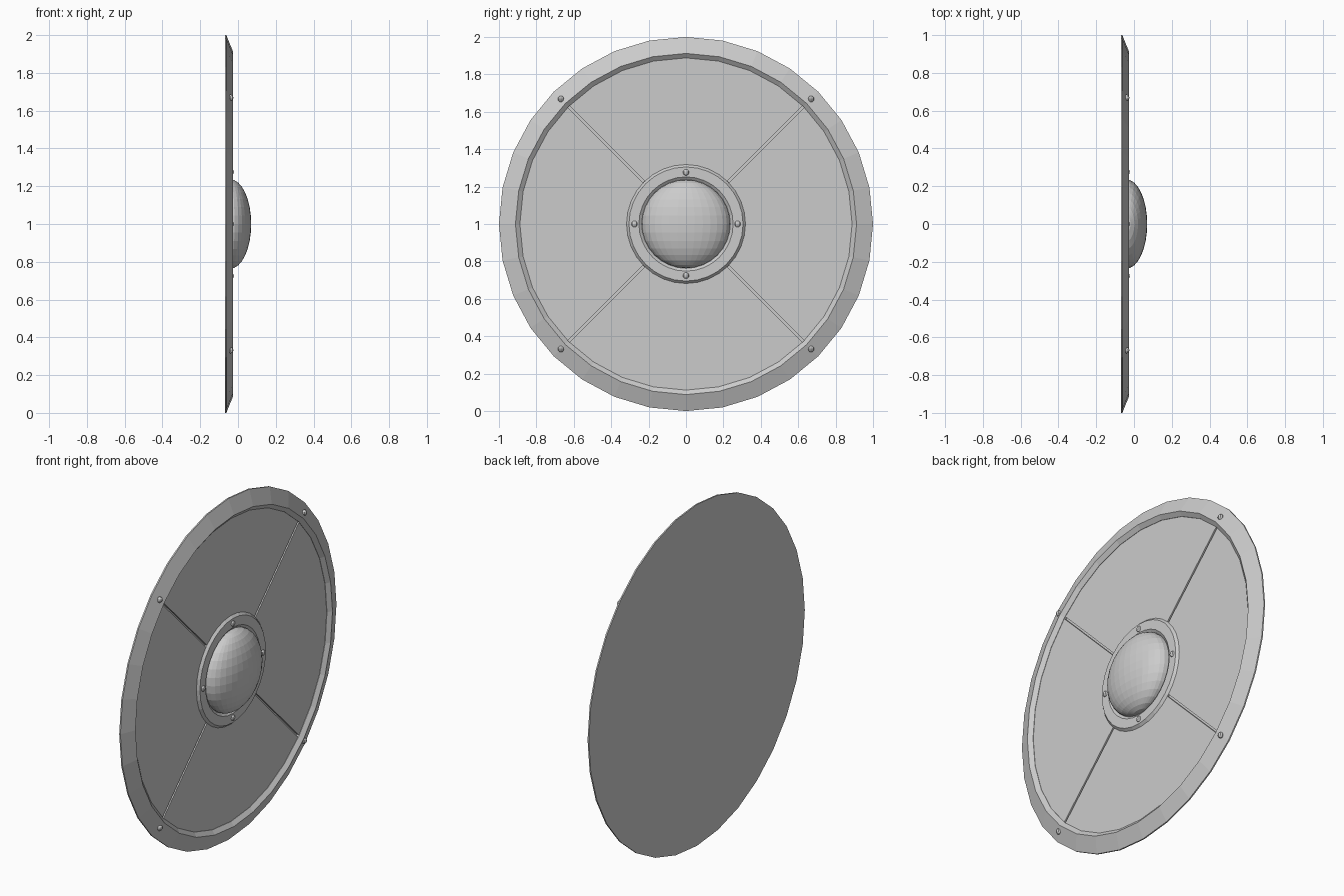
import bpy, bmesh
from math import sin, cos, pi, asin

if "Cube" in bpy.data.objects:
    bpy.data.objects.remove(bpy.data.objects["Cube"])

N = 32          # sides of the round parts
CZ = 1.0        # height of the shield centre


def finish(name, bm):
    bmesh.ops.remove_doubles(bm, verts=bm.verts, dist=1e-5)
    bmesh.ops.recalc_face_normals(bm, faces=bm.faces)
    mesh = bpy.data.meshes.new(name)
    bm.to_mesh(mesh)
    bm.free()
    ob = bpy.data.objects.new(name, mesh)
    bpy.context.collection.objects.link(ob)
    return ob


def point(x, r, a):
    return (x, r * sin(a), CZ + r * cos(a))


def lathe(name, profile, closed=False):
    """Spin an (x, radius) profile round the x axis; ends are capped unless closed."""
    bm = bmesh.new()
    rings = [[bm.verts.new(point(x, r, 2 * pi * i / N)) for i in range(N)]
             for x, r in profile]
    pairs = list(zip(rings, rings[1:]))
    if closed:
        pairs.append((rings[-1], rings[0]))
    for p, q in pairs:
        for i in range(N):
            j = (i + 1) % N
            bm.faces.new((p[i], p[j], q[j], q[i]))
    if not closed:
        bm.faces.new(rings[0])
        bm.faces.new(rings[-1])
    return finish(name, bm)


def panel(name, a0, x0, x1, r0, r1, gap):
    """Quarter board, leaving a thin straight groove on both sides."""
    bm = bmesh.new()
    steps = N // 4
    grid = []
    for i in range(steps + 1):
        col = []
        for x, r in ((x0, r0), (x1, r0), (x1, r1), (x0, r1)):
            a = a0 + i * pi / 2 / steps
            if i == 0:
                a += asin(gap / r)
            elif i == steps:
                a -= asin(gap / r)
            col.append(bm.verts.new(point(x, r, a)))
        grid.append(col)
    for c, d in zip(grid, grid[1:]):
        for k in range(4):
            m = (k + 1) % 4
            bm.faces.new((c[k], c[m], d[m], d[k]))
    bm.faces.new(grid[0])
    bm.faces.new(grid[-1])
    return finish(name, bm)


def ball(name, loc, scale, seg, rings):
    bpy.ops.mesh.primitive_uv_sphere_add(segments=seg, ring_count=rings, location=loc)
    ob = bpy.context.object
    ob.name = name
    ob.scale = scale
    return ob


# backing disc with raised, bevelled rim
lathe("shield_rim", [(-0.07, 1.0), (-0.062, 1.0), (-0.026, 0.912),
                     (-0.045, 0.888), (-0.06, 0.888)])

# four boards separated by diagonal grooves
for k in range(4):
    panel(f"board_{k}", pi / 4 + k * pi / 2, -0.062, -0.047, 0.2, 0.888, 0.006)

# ring round the boss
lathe("boss_ring", [(-0.055, 0.318), (-0.047, 0.318), (-0.033, 0.305),
                    (-0.033, 0.252), (-0.045, 0.237), (-0.055, 0.237)], closed=True)

# domed boss, front half of a flattened sphere
dome = ball("boss_dome", (0, 0, 0), (1, 1, 1), 32, 16)
bm = bmesh.new()
bm.from_mesh(dome.data)
bmesh.ops.bisect_plane(bm, geom=bm.verts[:] + bm.edges[:] + bm.faces[:],
                       plane_co=(-0.12, 0, 0), plane_no=(1, 0, 0), clear_inner=True)
bm.to_mesh(dome.data)
bm.free()
dome.location = (-0.04, 0, CZ)
dome.scale = (0.11, 0.236, 0.236)

# rivets on the ring and on the rim
for k in range(4):
    ball(f"ring_rivet_{k}", point(-0.034, 0.276, k * pi / 2), (0.012, 0.017, 0.017), 8, 6)
    ball(f"rim_rivet_{k}", point(-0.04, 0.945, pi / 4 + k * pi / 2), (0.016, 0.017, 0.017), 8, 6)
